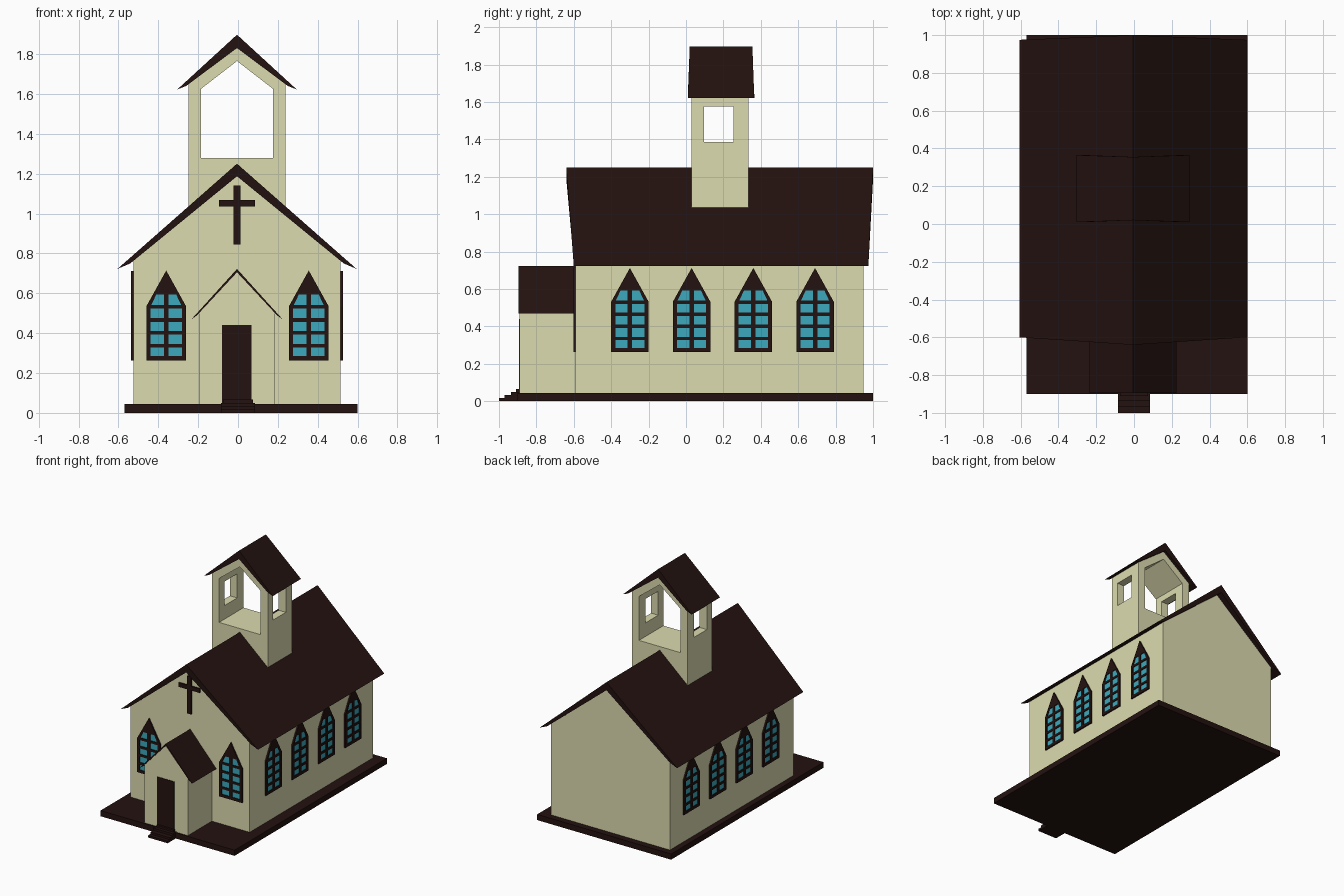
import bpy, bmesh, math
from mathutils import Matrix

if "Cube" in bpy.data.objects:
    bpy.data.objects.remove(bpy.data.objects["Cube"])

CX = -0.005  # shared centre line of the building


def material(name, rgb):
    m = bpy.data.materials.new(name)
    m.diffuse_color = (*rgb, 1)
    m.use_nodes = True
    m.node_tree.nodes["Principled BSDF"].inputs["Base Color"].default_value = m.diffuse_color
    return m


CREAM = material("cream_wall", (0.72, 0.71, 0.43))
DARK = material("dark_wood", (0.017, 0.006, 0.005))
GLASS = material("blue_glass", (0.045, 0.40, 0.51))


def add_prism(bm, pts, y0, y1):
    """Extrude an (x, z) outline from y0 to y1."""
    a = [bm.verts.new((x, y0, z)) for x, z in pts]
    b = [bm.verts.new((x, y1, z)) for x, z in pts]
    bm.faces.new(a)
    bm.faces.new(b[::-1])
    for i in range(len(pts)):
        j = (i + 1) % len(pts)
        bm.faces.new((a[i], b[i], b[j], a[j]))


def finish(name, bm, mat, matrix=None):
    bmesh.ops.recalc_face_normals(bm, faces=bm.faces)
    me = bpy.data.meshes.new(name)
    bm.to_mesh(me)
    bm.free()
    if mat:
        me.materials.append(mat)
    ob = bpy.data.objects.new(name, me)
    bpy.context.collection.objects.link(ob)
    if matrix:
        ob.matrix_world = matrix
    return ob


def prisms(name, outlines, y0, y1, mat, matrix=None):
    bm = bmesh.new()
    for pts in outlines:
        add_prism(bm, pts, y0, y1)
    return finish(name, bm, mat, matrix)


def rect(x0, x1, z0, z1):
    return [(x0, z0), (x1, z0), (x1, z1), (x0, z1)]


def house(half, z0, eave, apex):
    return [(CX - half, z0), (CX + half, z0), (CX + half, eave),
            (CX, apex), (CX - half, eave)]


def gable_roof(name, ridge, tip, inner, inner_ridge, ridge_y, eave_y):
    """One slope with a pointed eave, mirrored across the ridge."""
    bm = bmesh.new()
    prof = [((0, ridge), ridge_y), (tip, eave_y), (inner, eave_y), ((0, inner_ridge), ridge_y)]
    a = [bm.verts.new((x, ys[0], z)) for (x, z), ys in prof]
    b = [bm.verts.new((x, ys[1], z)) for (x, z), ys in prof]
    bm.faces.new(a)
    bm.faces.new(b[::-1])
    for i in range(3):
        bm.faces.new((a[i], b[i], b[i + 1], a[i + 1]))
    ob = finish(name, bm, DARK, Matrix.Translation((CX, 0, 0)))
    # open shell: orient so the top slope faces up
    if ob.data.polygons[2].normal.z < 0:
        ob.data.flip_normals()
    mod = ob.modifiers.new("mirror", 'MIRROR')
    mod.use_axis[0] = True
    return ob


def cut(target, cutter):
    mod = target.modifiers.new("cut", 'BOOLEAN')
    mod.operation = 'DIFFERENCE'
    mod.solver = 'EXACT'
    mod.object = cutter
    bpy.context.view_layer.objects.active = target
    bpy.ops.object.modifier_apply(modifier=mod.name)
    bpy.data.objects.remove(cutter)


def window(name, loc, angle):
    """Pointed lattice window; local -y points out of the wall."""
    mx = Matrix.Translation(loc) @ Matrix.Rotation(angle, 4, 'Z')
    head = [(-0.1, 0.27), (-0.078, 0.27), (-0.05, 0.33), (0.05, 0.33),
            (0.078, 0.27), (0.1, 0.27), (0, 0.45)]
    parts = [head, rect(-0.1, -0.078, 0, 0.27), rect(0.078, 0.1, 0, 0.27),
             rect(-0.078, 0.078, 0, 0.022), rect(-0.012, 0.012, 0.022, 0.33)]
    for z in (0.073, 0.138, 0.202, 0.268):
        for s in (-1, 1):
            x0, x1 = sorted((s * 0.012, s * 0.078))
            parts.append(rect(x0, x1, z - 0.009, z + 0.009))
    prisms(name + "_frame", parts, -0.011, 0.005, DARK, mx)
    glass = [(-0.085, 0.01), (0.085, 0.01), (0.085, 0.275), (0.055, 0.335),
             (-0.055, 0.335), (-0.085, 0.275)]
    prisms(name + "_glass", [glass], -0.005, 0.004, GLASS, mx)


# Foundation and entrance steps
prisms("foundation", [rect(-0.57, 0.60, 0, 0.045)], -0.90, 1.0, DARK)
for i, (y, z, w) in enumerate([(-1.0, 0.016, 0.086), (-0.97, 0.032, 0.086),
                               (-0.935, 0.05, 0.086), (-0.91, 0.066, 0.075)]):
    prisms(f"step_{i + 1}", [rect(-w, w, 0, z)], y, -0.885, DARK)

# Main hall
prisms("hall_walls", [house(0.52, 0.04, 0.77, 1.195)], -0.59, 0.95, CREAM)
gable_roof("hall_roof", 1.25, (0.6, 0.722), (0.535, 0.75), 1.187,
           (-0.64, 1.0), (-0.60, 0.975))

# Porch with door
prisms("porch_walls", [house(0.19, 0.04, 0.502, 0.708)], -0.89, -0.58, CREAM)
gable_roof("porch_roof", 0.722, (0.23, 0.468), (0.2, 0.49), 0.705,
           (-0.895, -0.585), (-0.895, -0.585))
prisms("door", [rect(-0.08, 0.068, 0.045, 0.44)], -0.894, -0.88, DARK)

# Cross on the front gable
prisms("gable_cross", [[(CX - 0.017, 0.845), (CX + 0.017, 0.845), (CX + 0.017, 1.035),
                        (CX + 0.091, 1.035), (CX + 0.091, 1.067), (CX + 0.017, 1.067),
                        (CX + 0.017, 1.14), (CX - 0.017, 1.14), (CX - 0.017, 1.067),
                        (CX - 0.091, 1.067), (CX - 0.091, 1.035), (CX - 0.017, 1.035)]],
       -0.603, -0.58, DARK)

# Bell tower, opened front to back and side to side
tower = prisms("bell_tower", [house(0.244, 1.005, 1.65, 1.835)], 0.03, 0.335, CREAM)
cut(tower, prisms("arch_cutter", [house(0.181, 1.278, 1.625, 1.765)], -0.1, 0.5, None))
cut(tower, prisms("side_cutter", [rect(-0.5, 0.5, 1.385, 1.575)], 0.095, 0.255, None))
gable_roof("tower_roof", 1.897, (0.3, 1.622), (0.255, 1.64), 1.83,
           (0.02, 0.355), (0.01, 0.365))

# Windows: four on each side, two on the front
for i in range(4):
    y = -0.30 + 0.33 * i
    window(f"right_window_{i + 1}", (CX + 0.52, y, 0.262), math.pi / 2)
    window(f"left_window_{i + 1}", (CX - 0.52, y, 0.262), -math.pi / 2)
for side, x in (("left", -0.36), ("right", 0.355)):
    window(f"front_window_{side}", (x, -0.59, 0.264), 0)
